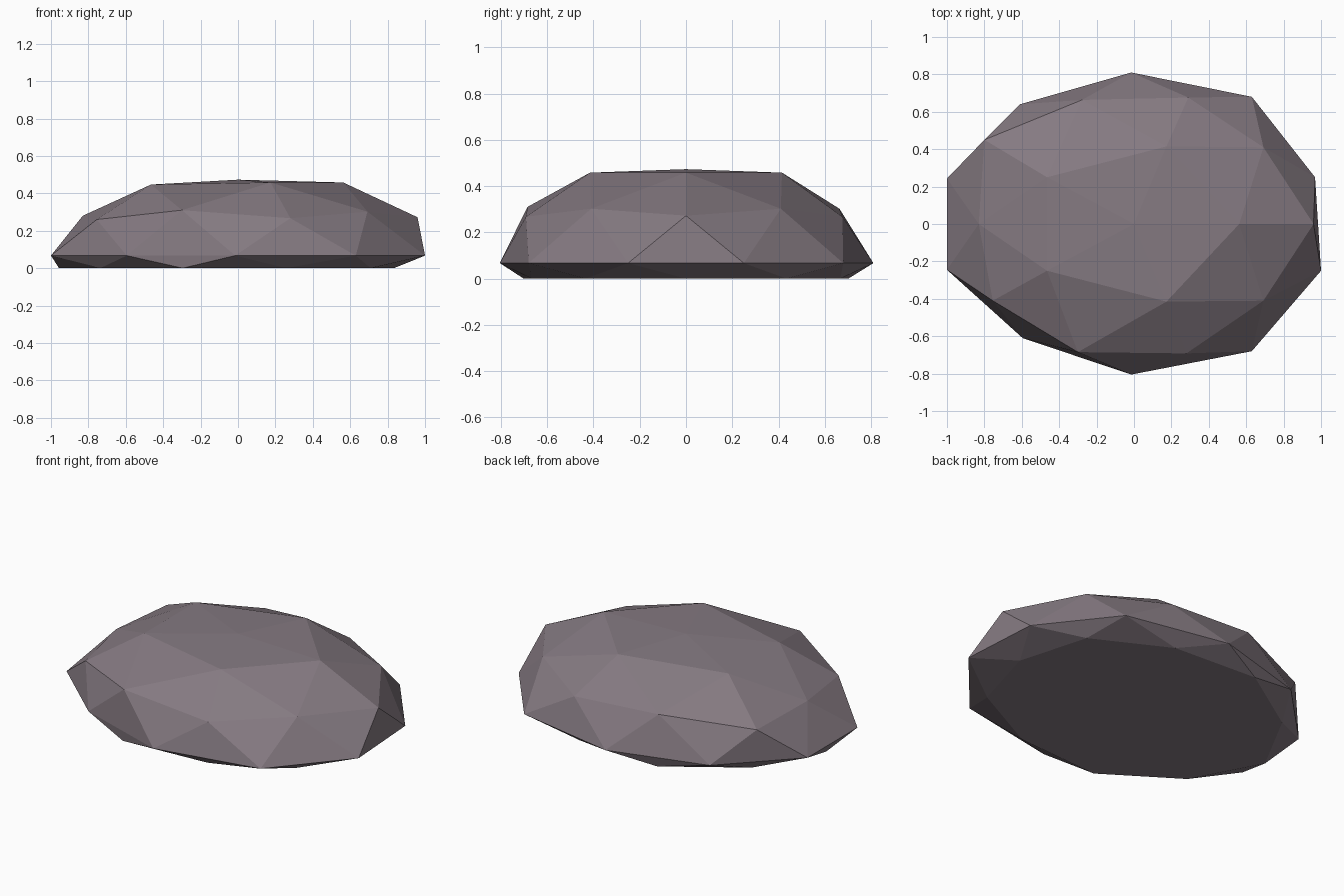
import bpy, bmesh
from mathutils import Vector

# Low-poly stone: a squashed icosphere with a flat base
bm = bmesh.new()
bmesh.ops.create_icosphere(bm, subdivisions=2, radius=1.0)

for v in bm.verts:
    x, y, z = v.co
    if z > 0.95:                      # crown
        v.co = (0, 0, 0.473)
    elif z > 0.7:                     # upper shoulder ring
        v.co = (x * 1.07, y * 0.83, 0.458)
    elif z > 0.49:                    # outer ring, higher points
        v.co = (x * 1.02 - 0.01, y * 0.82, 0.302)
    elif z > 0.2:                     # outer ring, lower points
        v.co = (x * 1.05, y * 0.795, 0.267)
    elif z > -0.2:                    # widest rim
        v.co = (x * 1.05, y * 0.806, 0.067)
    else:                             # flattened underside
        v.co = (x * (1.07 if x < 0 else 0.98), y * 0.825, 0)

# Irregular chips: nearest vertex moves to its own spot
chips = [(-0.80, 0.45, 0.265), (-0.755, -0.41, 0.26), (-0.83, 0, 0.28),
         (-0.61, 0.64, 0.067), (-0.595, -0.61, 0.067),
         (0.63, 0.68, 0.067), (0.63, -0.68, 0.067),
         (0.968, 0.25, 0.067), (1.0, -0.25, 0.067),
         (-1.0, 0.243, 0.067), (-1.0, -0.245, 0.067),
         (-0.015, 0.81, 0.067), (-0.015, -0.805, 0.067),
         (-0.30, -0.685, 0.31), (0.28, -0.692, 0.267), (0.96, 0, 0.272),
         (-0.465, -0.25, 0.447), (-0.465, 0.25, 0.447)]
for c in chips:
    c = Vector(c)
    min(bm.verts, key=lambda v: (v.co - c).length).co = c

bmesh.ops.recalc_face_normals(bm, faces=bm.faces)
mesh = bpy.data.meshes.new("stone")
bm.to_mesh(mesh)
bm.free()

mat = bpy.data.materials.new("warm grey stone")
mat.diffuse_color = (0.235, 0.195, 0.222, 1)
mesh.materials.append(mat)
bpy.context.collection.objects.link(bpy.data.objects.new("stone", mesh))
